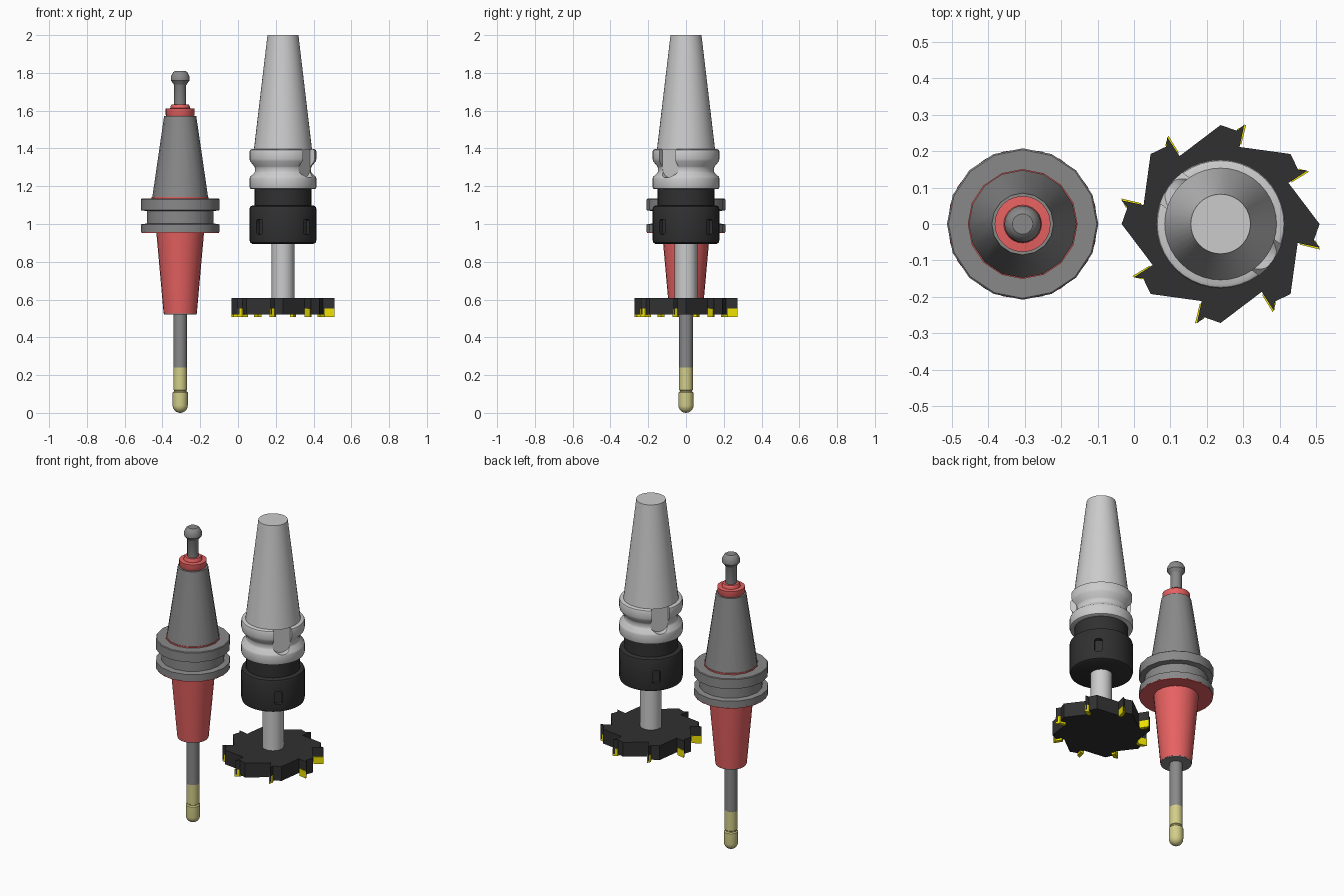
import bpy, bmesh
from math import sin, cos, pi, radians
from mathutils import Matrix, Vector

if "Cube" in bpy.data.objects:
    bpy.data.objects.remove(bpy.data.objects["Cube"])

def material(name, rgb):
    m = bpy.data.materials.new(name)
    m.diffuse_color = (*rgb, 1)
    m.use_nodes = True
    m.node_tree.nodes["Principled BSDF"].inputs["Base Color"].default_value = m.diffuse_color
    return m

RED = material("red_coating", (0.8, 0.12, 0.12))
STEEL = material("dark_steel", (0.25, 0.25, 0.25))
BLACK = material("black_steel", (0.03, 0.03, 0.03))
PALE = material("pale_coating", (0.65, 0.62, 0.25))
YELLOW = material("yellow_carbide", (0.85, 0.75, 0.0))
LEFT, RIGHT = Vector((-0.306, 0, 0)), Vector((0.238, 0, 0))

def finish(bm, name, mat):
    bmesh.ops.recalc_face_normals(bm, faces=bm.faces)
    me = bpy.data.meshes.new(name)
    bm.to_mesh(me)
    bm.free()
    ob = bpy.data.objects.new(name, me)
    bpy.context.collection.objects.link(ob)
    if mat:
        me.materials.append(mat)
    return ob

def activate(ob):
    bpy.ops.object.select_all(action='DESELECT')
    ob.select_set(True)
    bpy.context.view_layer.objects.active = ob

def smooth(ob):
    activate(ob)
    bpy.ops.object.shade_smooth_by_angle(angle=radians(32))
    return ob

def lathe(name, profile, centre, mat=None, n=40):
    """Closed turned part from (radius, z) points, capped at both ends."""
    bm = bmesh.new()
    rings = [[bm.verts.new((centre.x + r * cos(2 * pi * i / n), r * sin(2 * pi * i / n), z))
              for i in range(n)] for r, z in profile]
    for a, b in zip(rings, rings[1:]):
        for i in range(n):
            j = (i + 1) % n
            bm.faces.new((a[i], a[j], b[j], b[i]))
    bm.faces.new(rings[0])
    bm.faces.new(rings[-1])
    return smooth(finish(bm, name, mat))

def prism(name, pts, low, high, frame, mat=None):
    """2D outline extruded from low to high along the frame's z axis."""
    bm = bmesh.new()
    face = bm.faces.new([bm.verts.new((x, y, low)) for x, y in pts])
    new = bmesh.ops.extrude_face_region(bm, geom=[face])["geom"]
    bmesh.ops.translate(bm, verts=[v for v in new if isinstance(v, bmesh.types.BMVert)],
                        vec=(0, 0, high - low))
    bm.transform(frame)
    return finish(bm, name, mat)

def around(degrees):
    return Matrix.Translation(RIGHT) @ Matrix.Rotation(radians(degrees), 4, 'Z')

# outline x = tangent, outline y = world z, extrusion = outward
RADIAL = Matrix(((0, 0, 1, 0), (1, 0, 0, 0), (0, 1, 0, 0), (0, 0, 0, 1)))

def cut(ob, pts, low, high, angles):
    for a in angles:
        tool = prism("slot_cutter", pts, low, high, around(a) @ RADIAL)
        mod = ob.modifiers.new("slot", 'BOOLEAN')
        mod.operation, mod.solver, mod.object = 'DIFFERENCE', 'EXACT', tool
        activate(ob)
        bpy.ops.object.modifier_apply(modifier=mod.name)
        bpy.data.objects.remove(tool)
    smooth(ob)

# --- left tool: ball-nose mill in a red holder ---
lathe("pull_stud", [(.028, 1.81), (.038, 1.803), (.05, 1.78), (.05, 1.76), (.036, 1.742),
                    (.032, 1.735), (.032, 1.60)], LEFT, STEEL, 24)
lathe("stud_collar", [(.045, 1.633), (.05, 1.625), (.052, 1.613), (.077, 1.611),
                      (.077, 1.578), (.07, 1.565)], LEFT, RED, 24)
lathe("left_taper", [(.085, 1.572), (.148, 1.14)], LEFT, STEEL, 16)
lathe("taper_ring", [(.151, 1.142), (.151, 1.125)], LEFT, RED, 16)
lathe("left_flange", [(.204, 1.134), (.208, 1.13), (.208, 1.073), (.177, 1.068), (.177, 1.003),
                      (.208, .998), (.208, .957)], LEFT, STEEL, 16)
lathe("left_nose", [(.206, .958), (.206, .953), (.126, .953), (.088, .527)], LEFT, RED, 24)
lathe("nose_end", [(.087, .528), (.086, .522)], LEFT, STEEL, 24)
lathe("mill_shank", [(.036, .53), (.036, .238)], LEFT, STEEL, 24)
lathe("mill_neck", [(.0365, .24), (.0365, .122), (.033, .119), (.033, .10)], LEFT, PALE, 24)
ball = [(.04 * cos(a), .04 - .04 * sin(a)) for a in [radians(d) for d in range(0, 90, 12)]]
lathe("ball_tip", [(.034, .113), (.04, .107)] + ball + [(.003, 0)], LEFT, PALE, 24)

# --- right tool: face mill in a collet chuck ---
lathe("right_taper", [(.082, 2.0), (.154, 1.393)], RIGHT)
flange = lathe("right_flange", [(.166, 1.396), (.174, 1.392), (.177, 1.384), (.177, 1.345),
                                (.174, 1.332), (.152, 1.305), (.149, 1.298), (.149, 1.277),
                                (.152, 1.27), (.174, 1.25), (.177, 1.24), (.177, 1.196),
                                (.174, 1.188), (.166, 1.184)], RIGHT)
keyway = [(.052, 1.45), (-.052, 1.45)] + [
    (-.052 * cos(pi * i / 10), 1.29 - .045 * sin(pi * i / 10)) for i in range(11)]
cut(flange, keyway, .138, .26, (-36, 144))

lathe("chuck_collar", [(.15, 1.19), (.15, 1.09)], RIGHT, BLACK)
nut = lathe("collet_nut", [(.162, 1.098), (.173, 1.092), (.177, 1.08), (.177, .915),
                           (.173, .901), (.162, .895)], RIGHT, BLACK)
rounded = [(sx * .012 + .01 * cos(radians(a)), .985 + sy * .03 + .01 * sin(radians(a)))
           for sx, sy, start in ((1, 1, 0), (-1, 1, 90), (-1, -1, 180), (1, -1, 270))
           for a in (start, start + 45, start + 90)]
cut(nut, rounded, .155, .22, (45, 135, 225, 315))
lathe("arbor", [(.06, .90), (.06, .60)], RIGHT)

# toothed cutter body: one tooth repeated eight times
tooth = [(.272, 0), (.26, -10), (.281, -13.4), (.218, -13.8)]
outline = [(r * cos(radians(a - 45 * k)), r * sin(radians(a - 45 * k)))
           for k in range(8) for r, a in tooth]
prism("cutter_body", outline, .52, .608, around(0), BLACK)
for k in range(8):
    prism(f"insert_{k + 1}", [(.226, -.004), (.282, -.004), (.264, .017), (.226, .017)],
          .508, .552, around(-13.6 + 45 * k), YELLOW)
